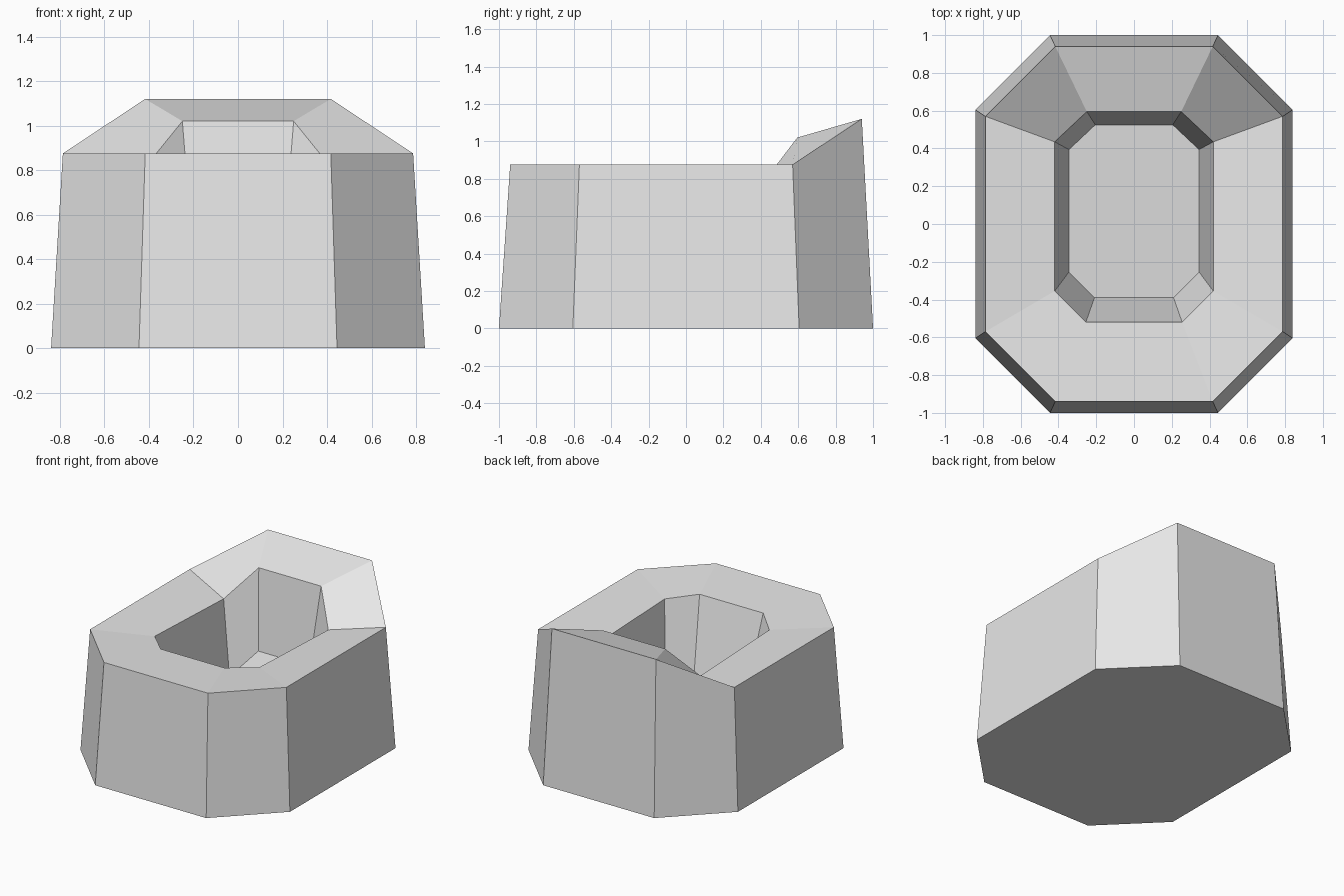
import bpy
import bmesh

default_cube = bpy.data.objects.get("Cube")
if default_cube:
    bpy.data.objects.remove(default_cube, do_unlink=True)

# Single matte colour
grey = bpy.data.materials.new("light_grey")
grey.use_nodes = True
colour = (0.8, 0.8, 0.8, 1.0)
grey.diffuse_color = colour
grey.node_tree.nodes["Principled BSDF"].inputs["Base Color"].default_value = colour


def octagon(bm, half):
    """Mirror four (x, y, z) points, front to back, into a closed ring."""
    right = [bm.verts.new(p) for p in half]
    left = [bm.verts.new((-x, y, z)) for x, y, z in reversed(half)]
    return right + left


def bridge(bm, lower, upper):
    """Join two rings with one quad per side."""
    n = len(lower)
    for i in range(n):
        j = (i + 1) % n
        bm.faces.new((lower[i], lower[j], upper[j], upper[i]))


# Profiles of the tub, each from front to back
base = [(0.445, -1, 0), (0.84, -0.605, 0), (0.84, 0.605, 0), (0.445, 1, 0)]
outer_rim = [(0.417, -0.94, 0.875), (0.787, -0.57, 0.875),
             (0.787, 0.57, 0.875), (0.417, 0.94, 1.12)]
inner_rim = [(0.255, -0.52, 0.855), (0.42, -0.355, 0.84),
             (0.42, 0.435, 0.81), (0.25, 0.595, 1.02)]

# The hollow's floor is the inner rim, shrunk and lowered
shrink, centre_y, drop = 0.82, 0.206, 0.382
floor = [(x * shrink, centre_y + (y - centre_y) * shrink, z * shrink - drop)
         for x, y, z in inner_rim]

# Tapered octagonal tub with a raised back and a sunken hollow
bm = bmesh.new()
rings = [octagon(bm, half) for half in (base, outer_rim, inner_rim, floor)]
for lower, upper in zip(rings, rings[1:]):
    bridge(bm, lower, upper)
bm.faces.new(list(reversed(rings[0])))
bm.faces.new(rings[-1])
bmesh.ops.recalc_face_normals(bm, faces=bm.faces[:])

mesh = bpy.data.meshes.new("octagonal_tub")
bm.to_mesh(mesh)
bm.free()
mesh.materials.append(grey)
tub = bpy.data.objects.new("octagonal_tub", mesh)
bpy.context.scene.collection.objects.link(tub)
